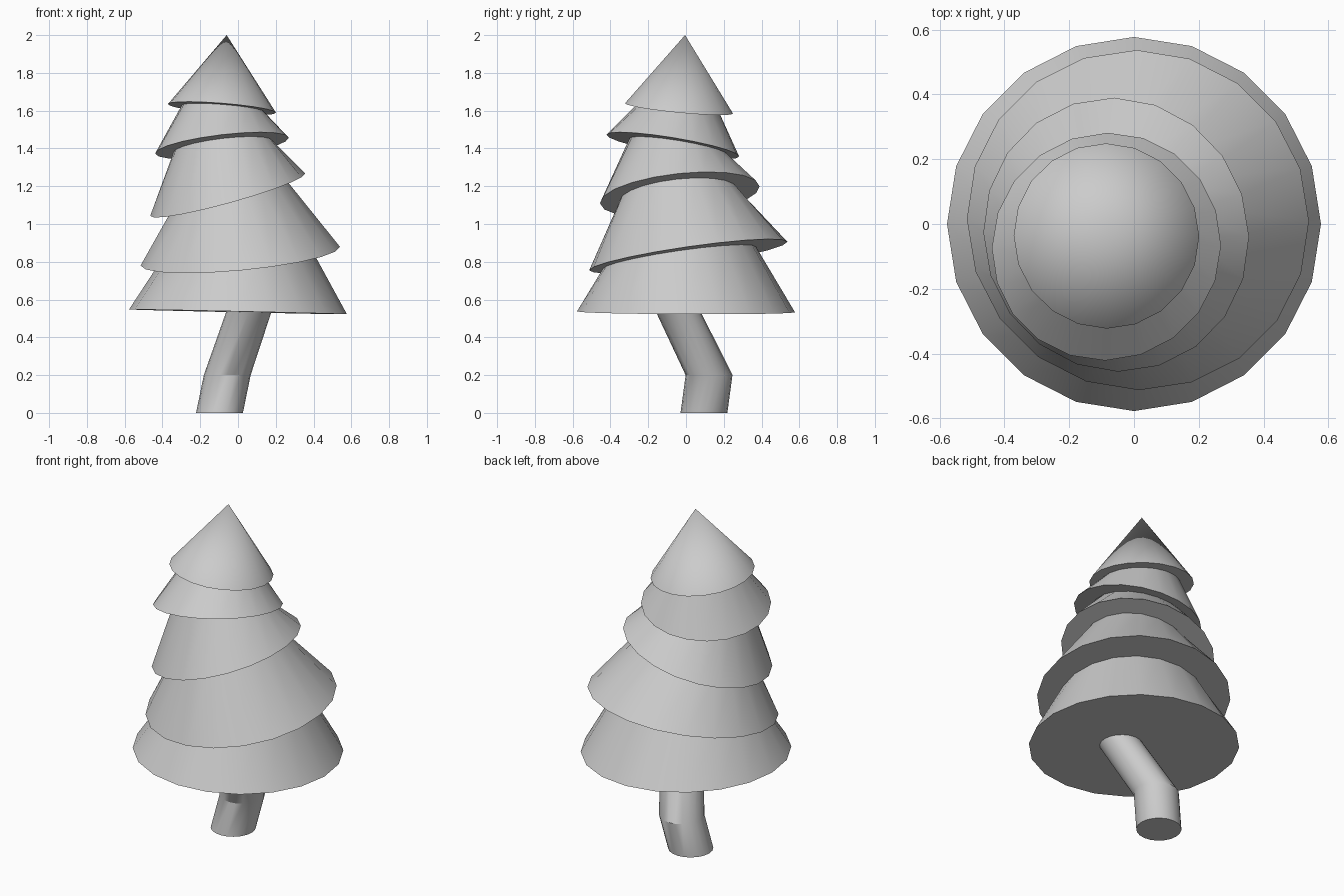
import bpy, bmesh, math
from mathutils import Vector

if "Cube" in bpy.data.objects:
    bpy.data.objects.remove(bpy.data.objects["Cube"])

SIDES = 20

# Plane of each tier's base: centre x, y, z, slope in x, slope in y
P1 = (0, 0, 0.535, -0.022, -0.004)
P2 = (0.012, 0.012, 0.83, 0.095, 0.145)
P3 = (-0.055, -0.033, 1.155, 0.276, 0.11)
P4 = (-0.085, -0.07, 1.415, 0.12, -0.165)
P5 = (-0.085, -0.037, 1.612, -0.08, -0.096)
FLAT_0 = (0, 0, 0, 0, 0)
FLAT_2 = (0, 0, 0.2, 0, 0)


def ring(bm, plane, x, y, r):
    """Ring of vertices lying in a tilted plane."""
    px, py, pz, sx, sy = plane
    rot = Vector((0, 0, 1)).rotation_difference(Vector((-sx, -sy, 1)))
    c = Vector((x, y, pz + sx * (x - px) + sy * (y - py)))
    pts = []
    for i in range(SIDES):
        a = 2 * math.pi * i / SIDES
        pts.append(bm.verts.new(c + rot @ Vector((r * math.cos(a), r * math.sin(a), 0))))
    return pts


def loft(name, rings, apex=None):
    """Skin the rings from bottom to top, with a closed bottom and top."""
    bm = bmesh.new()
    loops = [ring(bm, *r) for r in rings]
    bm.faces.new(loops[0][::-1])
    for a, b in zip(loops, loops[1:]):
        for i in range(SIDES):
            j = (i + 1) % SIDES
            bm.faces.new((a[i], a[j], b[j], b[i]))
    top = loops[-1]
    if apex:
        tip = bm.verts.new(apex)
        for i in range(SIDES):
            bm.faces.new((top[i], top[(i + 1) % SIDES], tip))
    else:
        bm.faces.new(top)
    bmesh.ops.recalc_face_normals(bm, faces=bm.faces)
    mesh = bpy.data.meshes.new(name)
    bm.to_mesh(mesh)
    bm.free()
    ob = bpy.data.objects.new(name, mesh)
    bpy.context.collection.objects.link(ob)
    bpy.ops.object.select_all(action='DESELECT')
    ob.select_set(True)
    bpy.context.view_layer.objects.active = ob
    bpy.ops.object.shade_smooth_by_angle(angle=math.radians(30))
    return ob


# Five crooked tiers: wide base ring, then narrow ring in the next tier's plane
loft("foliage", [
    (P1, 0, 0, 0.577), (P2, -0.015, -0.035, 0.41),
    (P2, 0.012, 0.012, 0.53), (P3, -0.05, -0.04, 0.312),
    (P3, -0.055, -0.033, 0.425), (P4, -0.08, -0.04, 0.263),
    (P4, -0.085, -0.07, 0.356), (P5, -0.08, -0.042, 0.218),
    (P5, -0.085, -0.037, 0.287),
], apex=(-0.06, -0.005, 2.0))

# Bent trunk
loft("trunk", [
    (FLAT_0, -0.098, 0.095, 0.124),
    (FLAT_2, -0.057, 0.122, 0.124),
    (P1, 0.057, -0.04, 0.119),
])
